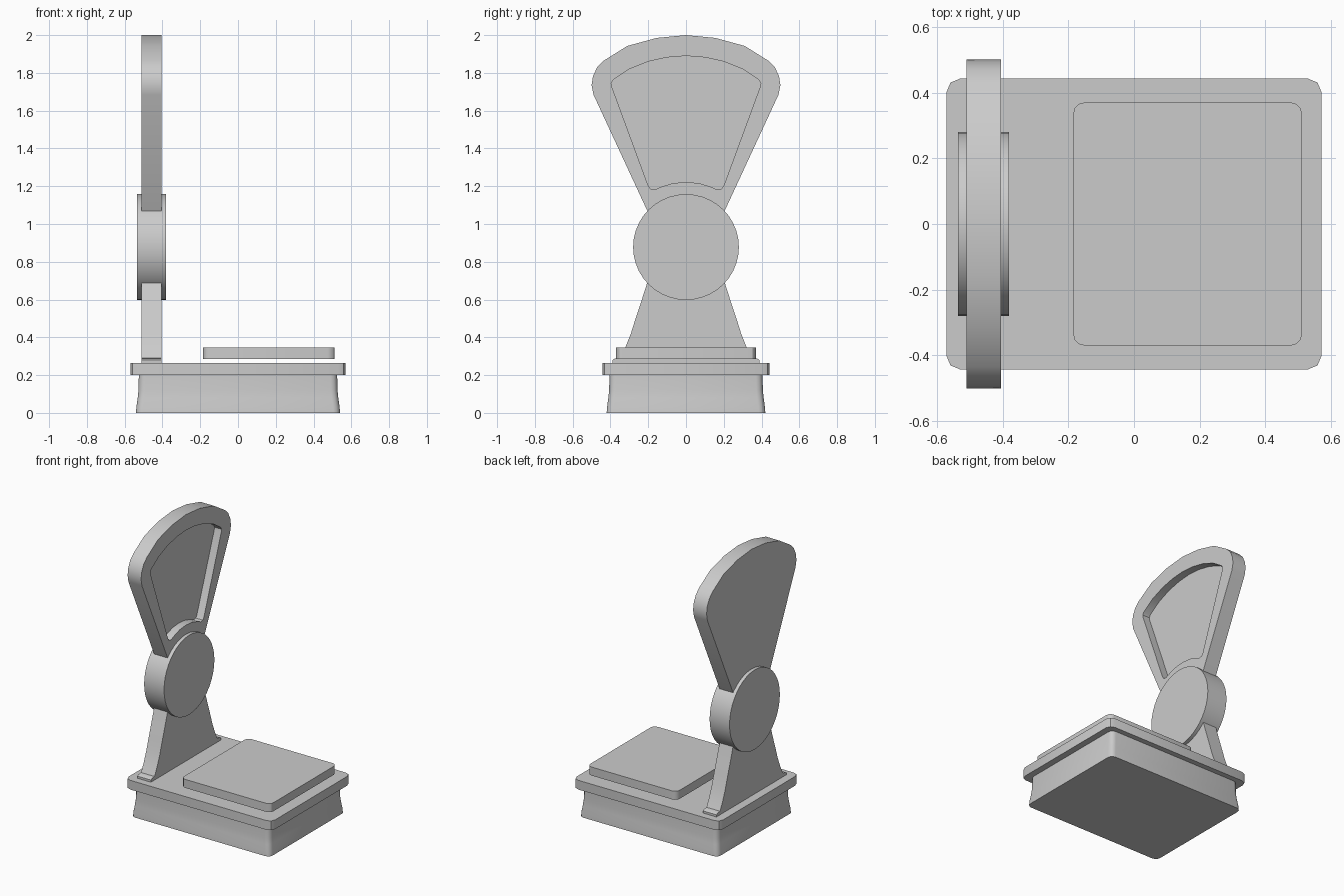
import bpy, bmesh
from math import sin, cos, pi, radians

if "Cube" in bpy.data.objects:
    bpy.data.objects.remove(bpy.data.objects["Cube"])


def finish(name, bm):
    bmesh.ops.recalc_face_normals(bm, faces=bm.faces[:])
    mesh = bpy.data.meshes.new(name)
    bm.to_mesh(mesh)
    bm.free()
    ob = bpy.data.objects.new(name, mesh)
    bpy.context.collection.objects.link(ob)
    bpy.ops.object.select_all(action='DESELECT')
    bpy.context.view_layer.objects.active = ob
    ob.select_set(True)
    bpy.ops.object.shade_smooth_by_angle(angle=radians(30))
    return ob


def loft(name, rings):
    """Join equal-length rings of points and cap both ends."""
    bm = bmesh.new()
    loops = [[bm.verts.new(p) for p in ring] for ring in rings]
    n = len(loops[0])
    for a, b in zip(loops, loops[1:]):
        for i in range(n):
            j = (i + 1) % n
            bm.faces.new((a[i], a[j], b[j], b[i]))
    bm.faces.new(loops[0][::-1])
    bm.faces.new(loops[-1])
    return finish(name, bm)


def rounded_rect(cx, hx, hy, r, z, seg=3):
    pts = []
    for k, (sx, sy) in enumerate([(1, 1), (-1, 1), (-1, -1), (1, -1)]):
        for i in range(seg + 1):
            a = (k + i / seg) * pi / 2
            pts.append((cx + sx * (hx - r) + r * cos(a), sy * (hy - r) + r * sin(a), z))
    return pts


def plate(name, half, x0, x1):
    """Mirror a half outline of (y, z) points and extrude it along x."""
    outline = half + [(-y, z) for y, z in reversed(half) if y > 0]
    return loft(name, [[(x, y, z) for y, z in outline] for x in (x0, x1)])


# Base with slightly flared foot, and its lid
base = [(0, 0.54, 0.42), (0.03, 0.538, 0.418), (0.08, 0.531, 0.411),
        (0.12, 0.527, 0.407), (0.2, 0.525, 0.405)]
loft("base", [rounded_rect(0, hx, hy, 0.035, z) for z, hx, hy in base])
loft("base_lid", [rounded_rect(0, 0.57, 0.442, 0.04, z, 2) for z in (0.2, 0.265)])

# Weighing platform
loft("platform", [rounded_rect(0.163, 0.348, 0.37, 0.035, z) for z in (0.285, 0.345)])

# Flared stand
plate("stand", [(0.39, 0.265), (0.39, 0.28), (0.375, 0.288), (0.35, 0.29), (0.322, 0.345),
                (0.292, 0.42), (0.27, 0.49), (0.237, 0.59), (0.205, 0.69),
                (0.17, 0.8)], -0.51, -0.405)

# Round hub
hub = [(0.28 * cos(i * pi / 20), 0.878 + 0.28 * sin(i * pi / 20)) for i in range(40)]
loft("hub", [[(x, y, z) for y, z in hub] for x in (-0.535, -0.38)])

# Fan-shaped dial housing
dial = plate("dial_housing", [(0.15, 0.95), (0.205, 1.07), (0.49, 1.685), (0.5, 1.735),
                              (0.492, 1.785), (0.47, 1.83), (0.435, 1.865), (0.31, 1.943),
                              (0.155, 1.985), (0, 2.0)], -0.51, -0.405)

# Recessed dial window
cutter = plate("window_cutter", [(0, 1.222), (0.07, 1.216), (0.13, 1.197), (0.165, 1.182),
                                 (0.188, 1.185), (0.2, 1.203), (0.392, 1.725), (0.396, 1.745),
                                 (0.387, 1.762), (0.3, 1.82), (0.2, 1.86), (0.1, 1.882),
                                 (0, 1.89)], -0.46, -0.3)
cutter.hide_render = True
mod = dial.modifiers.new("window", 'BOOLEAN')
mod.object = cutter
mod.operation = 'DIFFERENCE'
mod.solver = 'EXACT'
bpy.context.view_layer.objects.active = dial
bpy.ops.object.modifier_move_to_index(modifier="window", index=0)
bpy.ops.object.modifier_apply(modifier="window")
bpy.data.objects.remove(cutter, do_unlink=True)
